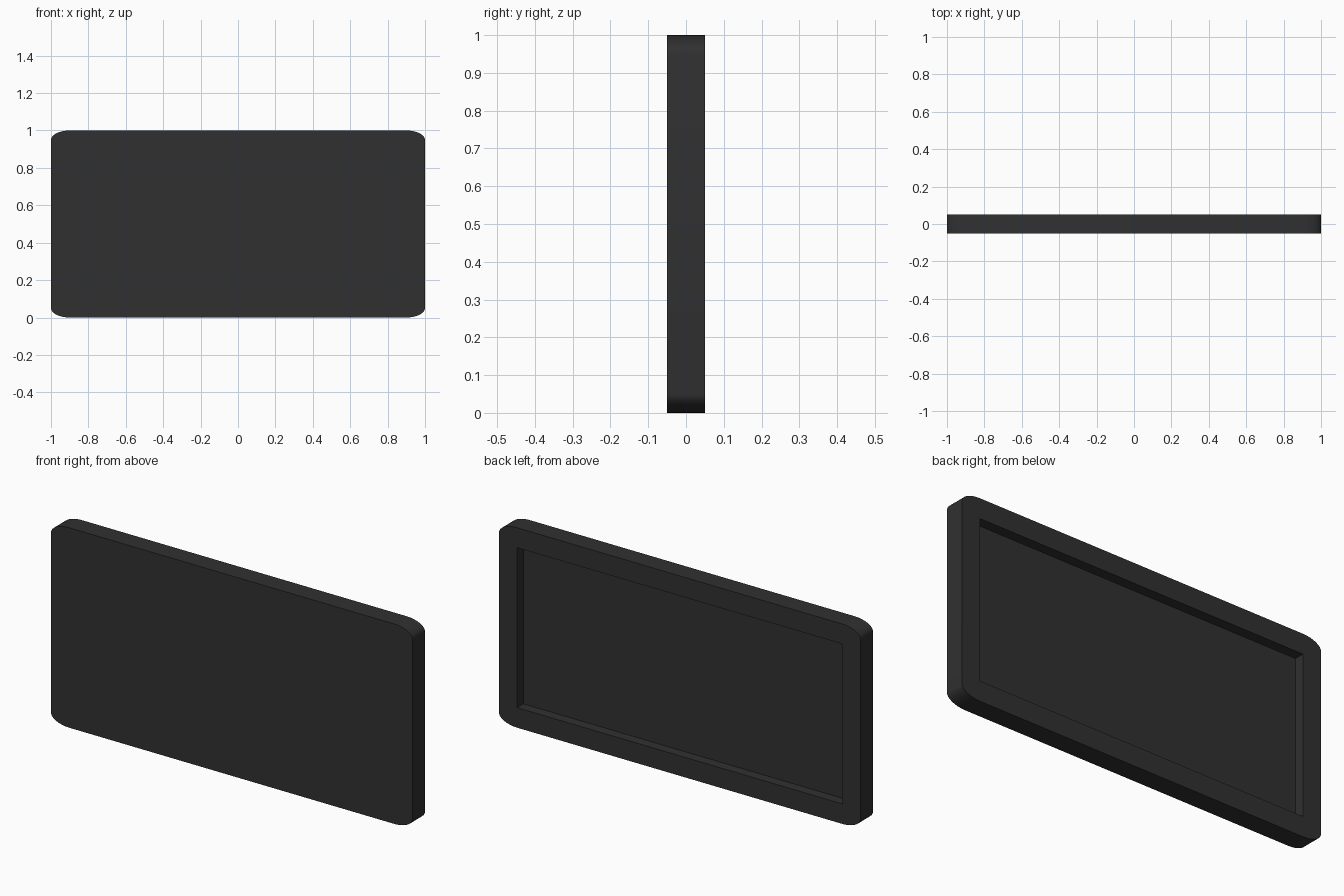
import bpy, bmesh, math

if "Cube" in bpy.data.objects:
    bpy.data.objects.remove(bpy.data.objects["Cube"])

plastic = bpy.data.materials.new("dark charcoal")
plastic.diffuse_color = (0.03, 0.03, 0.03, 1)
plastic.use_nodes = True
plastic.node_tree.nodes["Principled BSDF"].inputs["Base Color"].default_value = plastic.diffuse_color

HALF_W, HEIGHT, HALF_T = 1.0, 1.0, 0.05
CORNER_X, CORNER_Z, STEPS = 0.1, 0.05, 8
BORDER, DEPTH = 0.1, 0.05


def corner_outline():
    """Rectangle with elliptical corners, anticlockwise seen from the front."""
    points = []
    centres = [(1, 1), (-1, 1), (-1, -1), (1, -1)]
    for i, (sx, sz) in enumerate(centres):
        cx = sx * (HALF_W - CORNER_X)
        cz = HEIGHT / 2 + sz * (HEIGHT / 2 - CORNER_Z)
        for k in range(STEPS + 1):
            a = math.pi / 2 * (i + k / STEPS)
            points.append((cx + CORNER_X * math.cos(a), cz + CORNER_Z * math.sin(a)))
    return points


# Rounded slab
bm = bmesh.new()
front = bm.faces.new([bm.verts.new((x, -HALF_T, z)) for x, z in corner_outline()])
slab = bmesh.ops.extrude_face_region(bm, geom=[front], use_keep_orig=True)
bmesh.ops.translate(bm, vec=(0, 2 * HALF_T, 0),
                    verts=[v for v in slab["geom"] if isinstance(v, bmesh.types.BMVert)])
bmesh.ops.recalc_face_normals(bm, faces=bm.faces)
mesh = bpy.data.meshes.new("panel_tray")
bm.to_mesh(mesh)
bm.free()
panel = bpy.data.objects.new("panel_tray", mesh)
bpy.context.collection.objects.link(panel)
mesh.materials.append(plastic)

# Square-cornered recess in the back
bpy.ops.mesh.primitive_cube_add(size=1, location=(0, HALF_T, HEIGHT / 2))
cutter = bpy.context.object
cutter.name = "recess_cutter"
cutter.scale = (2 * (HALF_W - BORDER), 2 * DEPTH, HEIGHT - 2 * BORDER)
cutter.data.materials.append(plastic)
cutter.hide_render = True
recess = panel.modifiers.new("recess", "BOOLEAN")
recess.operation = "DIFFERENCE"
recess.solver = "EXACT"
recess.object = cutter

# Apply the cut and smooth the rounded corners
bpy.ops.object.select_all(action="DESELECT")
panel.select_set(True)
bpy.context.view_layer.objects.active = panel
bpy.ops.object.modifier_apply(modifier=recess.name)
bpy.data.objects.remove(cutter, do_unlink=True)
bpy.ops.object.shade_smooth_by_angle(angle=math.radians(30))
